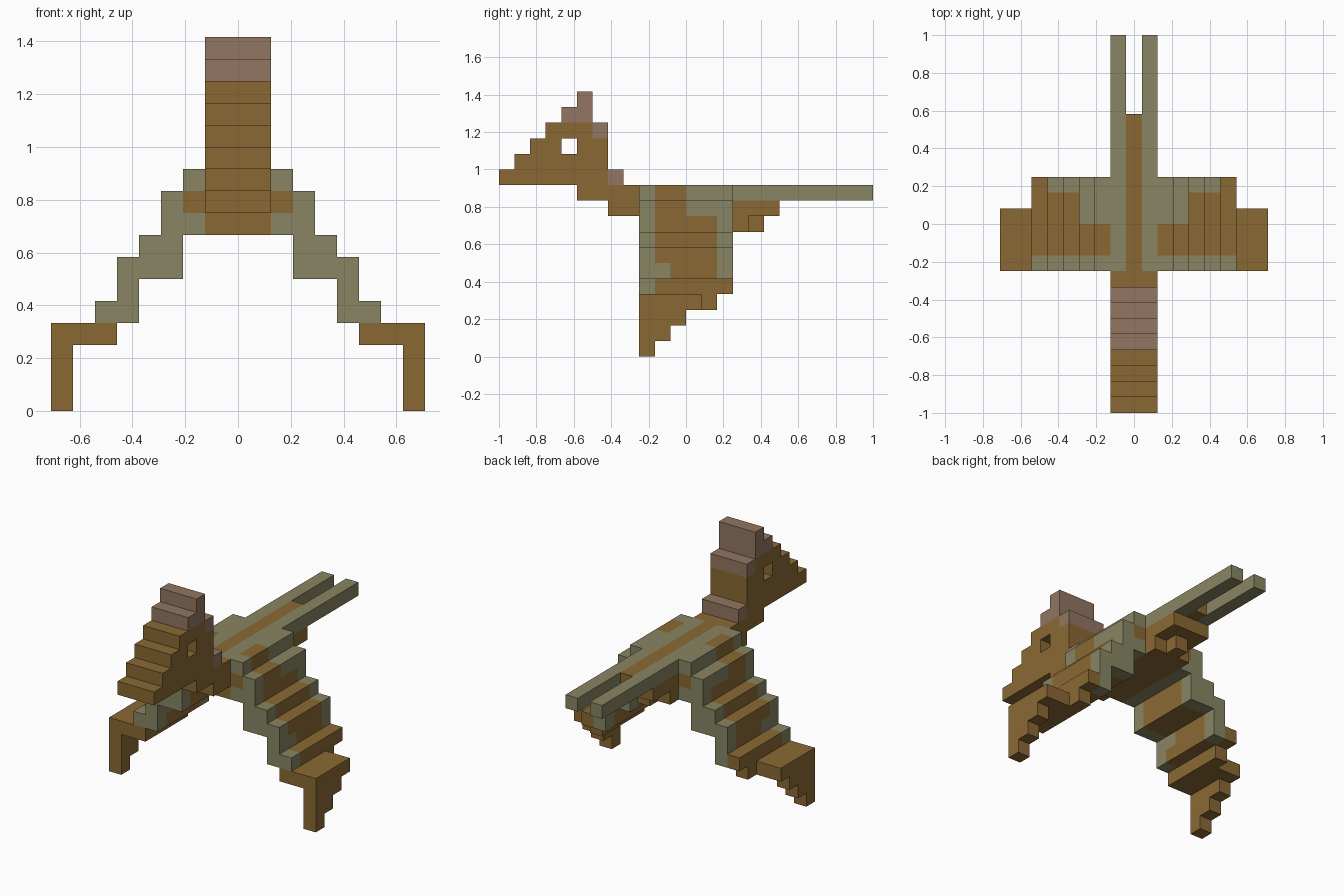
import bpy
import bmesh
import math
from mathutils import Vector

cube = bpy.data.objects.get("Cube")
if cube:
    bpy.data.objects.remove(cube, do_unlink=True)

U = 1 / 12  # size of one block


def material(name, rgb):
    m = bpy.data.materials.new(name)
    m.use_nodes = True
    m.diffuse_color = (*rgb, 1)
    bsdf = next(n for n in m.node_tree.nodes if n.type == 'BSDF_PRINCIPLED')
    bsdf.inputs["Base Color"].default_value = (*rgb, 1)
    bsdf.inputs["Roughness"].default_value = 0.9
    return m


MATS = [material("brown", (0.258, 0.141, 0.034)),
        material("moss green", (0.246, 0.235, 0.125)),
        material("dusty pink", (0.287, 0.181, 0.122))]
BROWN, GREEN, PINK, EMPTY = 0, 1, 2, None


def steps(a, b):
    return [a + i for i in range(round(b - a))]


def build(name, boxes, side=1):
    """Skin a stack of block-unit boxes (colour, x, y, z ranges); later boxes repaint earlier ones."""
    cells = {}
    for colour, xs, ys, zs in boxes:
        for x in steps(*xs):
            for y in steps(*ys):
                for z in steps(*zs):
                    cells[x, y, z] = colour
    cells = {k: c for k, c in cells.items() if c is not EMPTY}
    bm = bmesh.new()
    for key, colour in cells.items():
        centre = Vector(key) + Vector((0.5, 0.5, 0.5))
        for axis in range(3):
            for sign in (-1, 1):
                n = Vector((0, 0, 0))
                n[axis] = sign
                if tuple(a + b for a, b in zip(key, n)) in cells:
                    continue
                t = Vector((0, 0, 0))
                t[(axis + 1) % 3] = 0.5
                s = n.cross(t)
                corners = [centre + n / 2 + d for d in (t + s, s - t, -t - s, t - s)]
                verts = [bm.verts.new((p.x * side * U, p.y * U, p.z * U)) for p in corners]
                bm.faces.new(verts).material_index = colour
    # weld the blocks and merge flat areas of one colour
    bmesh.ops.remove_doubles(bm, verts=bm.verts, dist=U * 0.01)
    bmesh.ops.recalc_face_normals(bm, faces=bm.faces)
    bmesh.ops.dissolve_limit(bm, angle_limit=math.radians(1), verts=bm.verts,
                             edges=bm.edges, delimit={'MATERIAL'})
    mesh = bpy.data.meshes.new(name)
    bm.to_mesh(mesh)
    bm.free()
    for m in MATS:
        mesh.materials.append(m)
    obj = bpy.data.objects.new(name, mesh)
    bpy.context.collection.objects.link(obj)
    return obj


W = (-1.5, 1.5)  # width of head, neck and body

# Head with stepped beak and an eye hole right through
tops = [12, 13, 14, 15, 15, 15, 15]
head = [(BROWN, W, (-12 + i, -11 + i), (11, top)) for i, top in enumerate(tops)]
head += [(BROWN, W, (-7, -5), (10, 11)), (EMPTY, W, (-8, -7), (13, 14)),
         (PINK, W, (-6, -5), (14, 15))]
build("head", head)
build("crest", [(PINK, W, (-8, -6), (15, 16)), (PINK, W, (-7, -6), (16, 17))])
build("neck", [(BROWN, W, (-5, -3), (9, 11)), (PINK, W, (-5, -4), (11, 12))])

# Body with green flanks along the back
build("body", [(BROWN, W, (-3, 3), (8, 10)), (GREEN, W, (-3, 3), (10, 11)),
               (BROWN, (-0.5, 0.5), (-3, 3), (10, 11))])

# Tail: short brown core, stepped underside, two long feathers
build("tail_core", [(BROWN, (-0.5, 0.5), (3, 7), (10, 11)), (BROWN, W, (3, 6), (9, 10)),
                    (BROWN, W, (3, 4), (8, 9)), (BROWN, (-0.5, 0.5), (4, 5), (8, 9))])

# Wing columns going outwards: inner x, bottom, top
columns = [(1.5, 8, 11), (2.5, 6, 10), (3.5, 6, 8), (4.5, 4, 7), (5.5, 4, 5)]
wing = [(GREEN, (x, x + 1), (-3, 3), (lo, hi)) for x, lo, hi in columns]
wing += [(BROWN, (x, x + 1), (-2, 2), (lo, hi)) for x, lo, hi in columns[1:]]
wing += [(BROWN, (1.5, 2.5), (-2, 0), (10, 11)),   # shoulder patch
         (BROWN, (1.5, 2.5), (-3, 3), (9, 10)),
         (GREEN, (2.5, 3.5), (0, 3), (9, 10)),
         (GREEN, (4.5, 5.5), (-2, -1), (5, 6)),
         (BROWN, (5.5, 6.5), (-2, 3), (4, 5))]

# Wing tip, stepping down to a point at the front
tip = [(BROWN, (5.5, 6.5), (-3, 2), (3, 4)), (BROWN, (6.5, 8.5), (-3, 1), (3, 4))]
tip += [(BROWN, (7.5, 8.5), (-3, -2 + z), (z, z + 1)) for z in range(3)]

for label, side in (("left", 1), ("right", -1)):
    build(label + "_tail_feather", [(GREEN, (0.5, 1.5), (3, 12), (10, 11))], side)
    build(label + "_wing", wing, side)
    build(label + "_wing_tip", tip, side)
